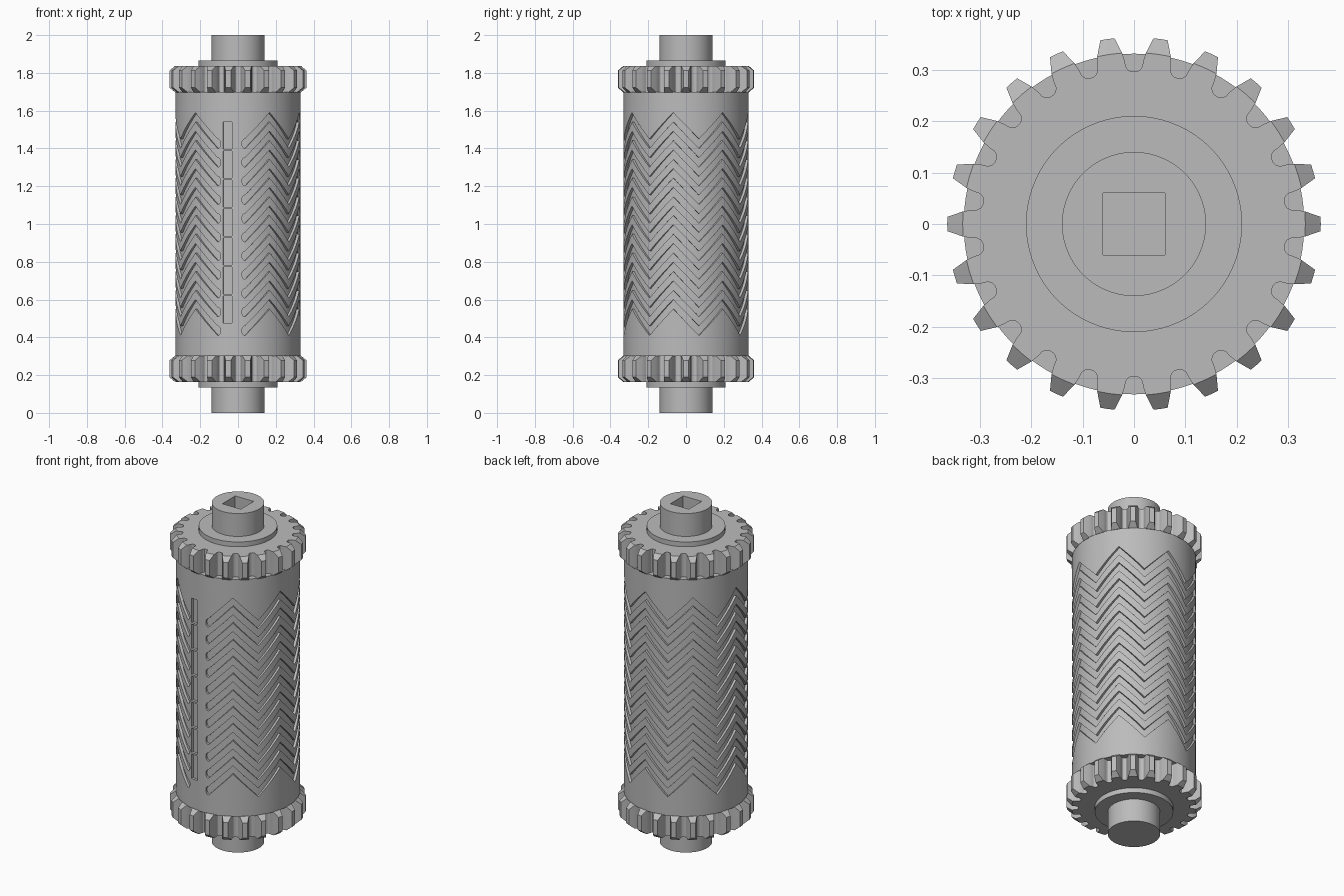
import bpy, bmesh, math
from mathutils import Vector

if "Cube" in bpy.data.objects:
    bpy.data.objects.remove(bpy.data.objects["Cube"], do_unlink=True)

GREY = (0.5, 0.5, 0.5, 1)
metal = bpy.data.materials.new("grey metal")
metal.use_nodes = True
metal.diffuse_color = GREY
metal.node_tree.nodes["Principled BSDF"].inputs["Base Color"].default_value = GREY

BODY_R, FLOOR_R = 0.331, 0.317


def add_object(name, bm):
    bmesh.ops.remove_doubles(bm, verts=bm.verts, dist=1e-5)
    bmesh.ops.recalc_face_normals(bm, faces=bm.faces)
    mesh = bpy.data.meshes.new(name)
    bm.to_mesh(mesh)
    bm.free()
    obj = bpy.data.objects.new(name, mesh)
    bpy.context.collection.objects.link(obj)
    mesh.materials.append(metal)
    return obj


def loft(bm, rings):
    """Closed solid through a list of equal rings of points."""
    loops = [[bm.verts.new(p) for p in ring] for ring in rings]
    n = len(loops[0])
    for a, b in zip(loops, loops[1:]):
        for i in range(n):
            j = (i + 1) % n
            bm.faces.new((a[i], a[j], b[j], b[i]))
    bm.faces.new(loops[0][::-1])
    bm.faces.new(loops[-1])


def circle(r, z, n=128):
    return [(r * math.cos(math.tau * i / n), r * math.sin(math.tau * i / n), z) for i in range(n)]


def on_drum(angle, r, z):
    """Point at an angle in degrees, counted from the front towards +x."""
    a = math.radians(angle)
    return (r * math.sin(a), -r * math.cos(a), z)


def cut(obj, cutter):
    mod = obj.modifiers.new("cut", "BOOLEAN")
    mod.operation, mod.solver, mod.object = "DIFFERENCE", "EXACT", cutter
    select(obj)
    bpy.ops.object.modifier_apply(modifier=mod.name)
    bpy.data.objects.remove(cutter, do_unlink=True)


def select(obj):
    bpy.ops.object.select_all(action="DESELECT")
    obj.select_set(True)
    bpy.context.view_layer.objects.active = obj


def smooth(obj):
    select(obj)
    bpy.ops.object.shade_smooth_by_angle(angle=math.radians(25))


# Drum body
bm = bmesh.new()
loft(bm, [circle(BODY_R, 0.30), circle(BODY_R, 1.70)])
body = add_object("drum_body", bm)

# Zigzag grooves and the row of slots at the front
START, END, ARMS, ROWS = 6.5, 341.0, 14, 11
LOW, HIGH, HALF, CAP = 1.425, 1.565, 0.025, 3.0


def zigzag(angle):
    """Height of the groove's middle line, 0 in a valley and 1 on a peak."""
    t = (angle - START) / (END - START) * ARMS
    return 1 - abs(t % 2 - 1)


steps = ARMS * 6
samples = [(START + (END - START) * i / steps, 1.0) for i in range(steps + 1)]
for k in (0.4, 0.75, 0.95):
    width = math.sqrt(1 - k * k)
    samples.insert(0, (START - CAP * k, width))
    samples.append((END + CAP * k, width))

bm = bmesh.new()
for row in range(ROWS):
    rings = []
    for angle, width in samples:
        inside = min(max(angle, START), END)
        z = LOW - row * 0.099 + (HIGH - LOW) * zigzag(inside)
        h = HALF * width
        rings.append([on_drum(angle, r, z + s) for r, s in
                      ((FLOOR_R, -h), (0.36, -h), (0.36, h), (FLOOR_R, h))])
    loft(bm, rings)
for i in range(7):
    z0 = 0.475 + i * 0.1535
    rings = []
    for angle in (-13.9, -9.8, -5.7):
        rings.append([on_drum(angle, r, z) for r, z in
                      ((FLOOR_R, z0), (0.36, z0), (0.36, z0 + 0.143), (FLOOR_R, z0 + 0.143))])
    loft(bm, rings)
cut(body, add_object("groove_cutter", bm))
smooth(body)

# Shaft with its two collars, and a square socket in the top
bm = bmesh.new()
profile = [(0.14, 0), (0.14, 0.135), (0.21, 0.135), (0.21, 1.865), (0.14, 1.865), (0.14, 2)]
loft(bm, [circle(r, z, 96) for r, z in profile])
shaft = add_object("shaft", bm)
bm = bmesh.new()
s = 0.06
loft(bm, [[(-s, -s, z), (s, -s, z), (s, s, z), (-s, s, z)] for z in (1.8, 2.1)])
cut(shaft, add_object("socket_cutter", bm))
smooth(shaft)

# Gears: half of a gap as (radius, sideways offset), mirrored and repeated
TEETH, CHAMFER = 22, 0.025
HALF_GAP = [(0.296, 0.004), (0.299, 0.011), (0.306, 0.016), (0.317, 0.018),
            (0.333, 0.023), (0.363, 0.038)]


def gear_ring(z, chamfered):
    half = list(HALF_GAP)
    if chamfered:
        half[-1] = half[-2]
    gap = [(r, -x) for r, x in reversed(half)] + half
    ring = []
    for i in range(TEETH):
        middle = math.tau * (i + 0.5) / TEETH
        for r, x in gap:
            a = middle + x / r
            ring.append((r * math.cos(a), r * math.sin(a), z))
        # middle of the tooth tip
        a = math.tau * (i + 1) / TEETH
        r = half[-1][0]
        ring.append((r * math.cos(a), r * math.sin(a), z))
    return ring


def make_gear(name, z0, z1):
    bm = bmesh.new()
    loft(bm, [gear_ring(z0, True), gear_ring(z0 + CHAMFER, False),
              gear_ring(z1 - CHAMFER, False), gear_ring(z1, True)])
    smooth(add_object(name, bm))


make_gear("bottom_gear", 0.164, 0.303)
make_gear("top_gear", 1.697, 1.837)
